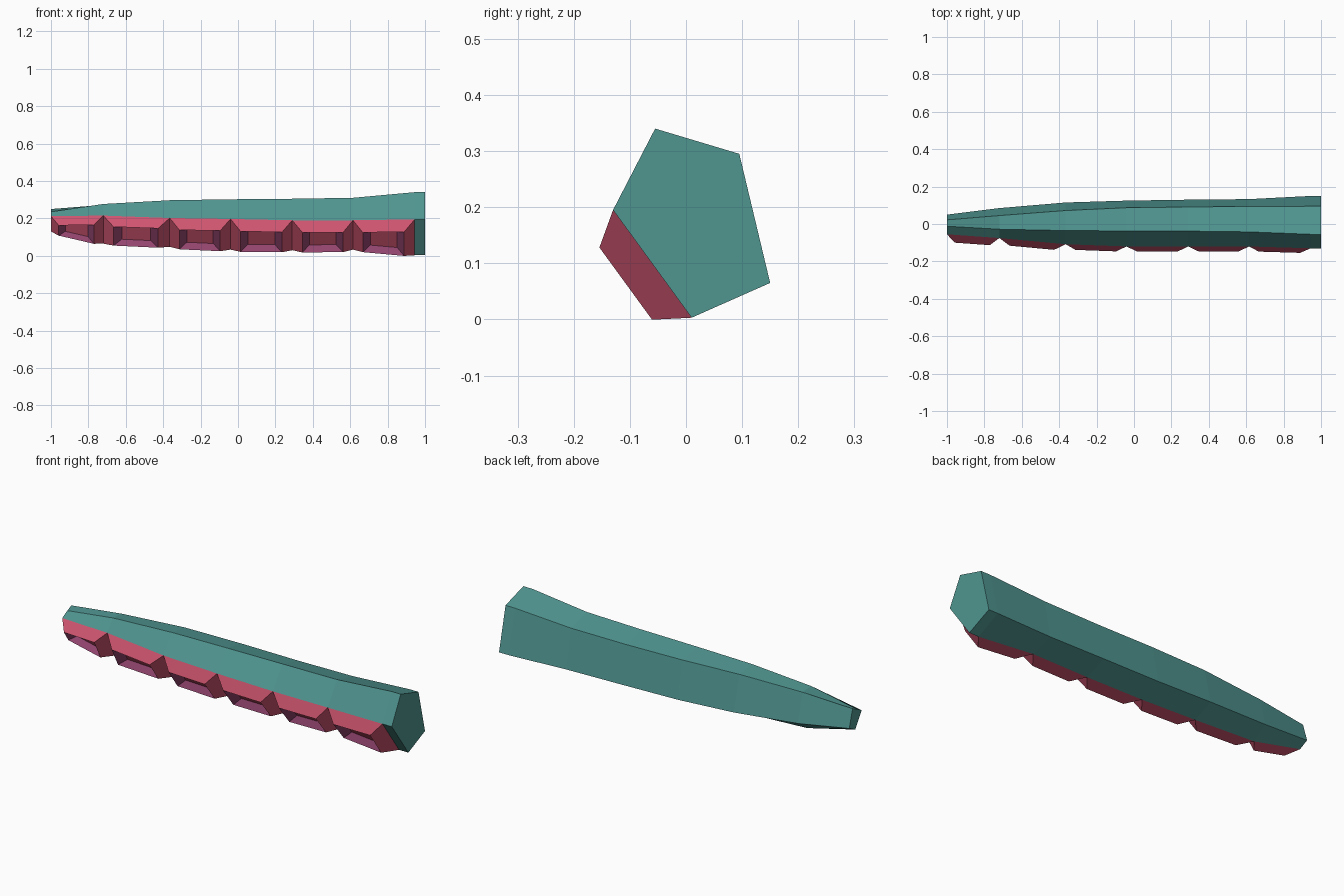
import bpy, bmesh

if "Cube" in bpy.data.objects:
    bpy.data.objects.remove(bpy.data.objects["Cube"])


def material(name, rgb):
    m = bpy.data.materials.new(name)
    m.diffuse_color = (*rgb, 1)
    m.use_nodes = True
    m.node_tree.nodes["Principled BSDF"].inputs["Base Color"].default_value = m.diffuse_color
    return m


SKIN, SUCKER, CUP = 0, 1, 2

# Five-sided cross-sections along x: sucker edge, ridge, back top, back low, belly (y, z)
sections = [
    (-1.00, [(-.055, .212), (-.012, .235), (.022, .250), (.050, .155), (.000, .130)]),
    (-0.72, [(-.075, .215), (-.028, .277), (.045, .272), (.085, .120), (.005, .065)]),
    (-.365, [(-.108, .202), (-.035, .297), (.072, .283), (.115, .095), (.005, .048)]),
    (-0.04, [(-.120, .197), (-.037, .302), (.087, .278), (.125, .080), (.010, .033)]),
    (0.29, [(-.120, .190), (-.038, .305), (.091, .274), (.130, .075), (.010, .030)]),
    (.615, [(-.120, .190), (-.042, .310), (.094, .276), (.133, .070), (.010, .033)]),
    (.945, [(-.130, .195), (-.055, .340), (.095, .295), (.150, .065), (.010, .003)]),
    (1.00, [(-.130, .195), (-.055, .340), (.095, .295), (.150, .065), (.010, .003)]),
]


def extrude_scaled(bm, face, height, scale, wall_mat, top_mat):
    """Extrude one face along its normal and shrink the new cap."""
    face.normal_update()
    normal = face.normal.copy()
    face.material_index = wall_mat
    cap = bmesh.ops.extrude_discrete_faces(bm, faces=[face])["faces"][0]
    centre = cap.calc_center_median()
    for v in cap.verts:
        v.co = centre + (v.co - centre) * scale + normal * height
    for e in cap.edges:
        for f in e.link_faces:
            f.material_index = wall_mat
    cap.material_index = top_mat
    return cap


# Arm: skin lofted through the sections, closed at both ends
bm = bmesh.new()
rings = [[bm.verts.new((x, y, z)) for y, z in pts] for x, pts in sections]
pads = []
for i, (a, b) in enumerate(zip(rings, rings[1:])):
    for k in range(5):
        n = (k + 1) % 5
        f = bm.faces.new((a[k], a[n], b[n], b[k]))
        if k == 4 and i < 6:
            pads.append(f)
bm.faces.new(rings[0])
bm.faces.new(rings[-1])
bmesh.ops.recalc_face_normals(bm, faces=bm.faces)

# Suckers: raised tapered pads, each with a sunken cup
for pad in pads:
    cap = extrude_scaled(bm, pad, .061, .67, SUCKER, SUCKER)
    extrude_scaled(bm, cap, -.034, .65, CUP, SUCKER)

mesh = bpy.data.meshes.new("tentacle")
bm.to_mesh(mesh)
bm.free()
mesh.materials.append(material("teal skin", (.08, .30, .28)))
mesh.materials.append(material("rose sucker", (.62, .09, .16)))
mesh.materials.append(material("purple cup", (.30, .06, .16)))
obj = bpy.data.objects.new("tentacle", mesh)
bpy.context.collection.objects.link(obj)
